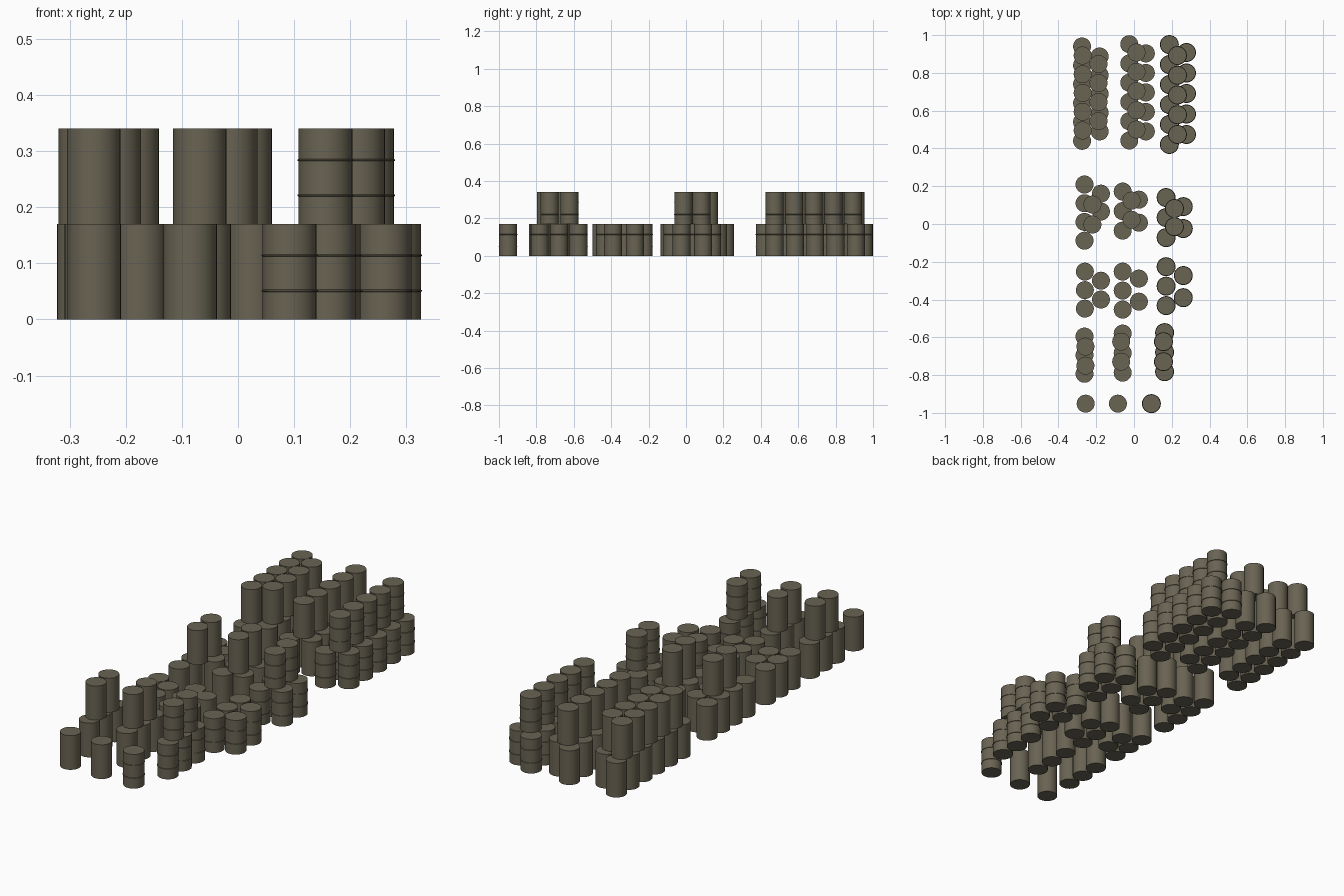
import bpy, bmesh, math

if "Cube" in bpy.data.objects:
    bpy.data.objects.remove(bpy.data.objects["Cube"])

H = 0.17          # barrel height
SIDES = 28

paint = bpy.data.materials.new("drab olive brown")
paint.diffuse_color = (0.14, 0.125, 0.085, 1)
paint.use_nodes = True
paint.node_tree.nodes["Principled BSDF"].inputs["Base Color"].default_value = paint.diffuse_color


def barrel_mesh(name, profile):
    """Closed drum lathed from (radius, z) points."""
    bm = bmesh.new()
    rings = [[bm.verts.new((r * math.cos(2 * math.pi * i / SIDES),
                            r * math.sin(2 * math.pi * i / SIDES), z))
              for i in range(SIDES)] for r, z in profile]
    for a, b in zip(rings, rings[1:]):
        for i in range(SIDES):
            j = (i + 1) % SIDES
            bm.faces.new((a[i], a[j], b[j], b[i])).smooth = True
    bm.faces.new(rings[0][::-1])
    bm.faces.new(rings[-1])
    # horizontal edges stay crisp, the round wall is smooth
    for e in bm.edges:
        if abs(e.verts[0].co.z - e.verts[1].co.z) < 1e-6:
            e.smooth = False
    me = bpy.data.meshes.new(name)
    bm.to_mesh(me)
    bm.free()
    me.materials.append(paint)
    return me


def rib(z, r=0.048):
    return [(r, z - 0.002), (r + 0.0022, z - 0.001), (r + 0.0022, z + 0.001), (r, z + 0.002)]


plain = barrel_mesh("plain_barrel", [(0.0475, 0), (0.0475, H)])
ribbed = barrel_mesh("ribbed_barrel", [(0.048, 0)] + rib(0.051) + rib(0.114) + [(0.048, H)])


def row(mesh, x, y0, y1, n, level=0):
    """n barrels in a line along y, on the ground (0) or stacked on top (1)."""
    for i in range(n):
        y = y0 + (y1 - y0) * i / max(n - 1, 1)
        ob = bpy.data.objects.new(mesh.name, mesh)
        ob.location = (x, y - 0.003, level * H)
        bpy.context.collection.objects.link(ob)


# single barrels at the front
row(plain, -0.256, -0.948, 0, 1)
row(plain, -0.085, -0.948, 0, 1)
row(ribbed, 0.092, -0.948, 0, 1)

# three-wide walls with two on top
row(plain, -0.262, -0.79, -0.593, 3)
row(plain, -0.257, -0.747, -0.646, 2, 1)
row(plain, -0.060, -0.784, -0.577, 3)
row(plain, -0.068, -0.726, -0.62, 2, 1)
row(ribbed, 0.162, -0.779, -0.572, 3)
row(ribbed, 0.156, -0.726, -0.62, 2, 1)

# flat zigzag groups
row(plain, -0.26, -0.445, -0.249, 3)
row(plain, -0.175, -0.397, -0.297, 2)
row(plain, -0.060, -0.45, -0.249, 3)
row(plain, 0.026, -0.408, -0.286, 2)
row(ribbed, 0.170, -0.429, -0.223, 3)
row(ribbed, 0.261, -0.387, -0.27, 2)

# zigzag groups with two on top
row(plain, -0.262, -0.085, 0.212, 4)
row(plain, -0.175, 0.069, 0.164, 2)
row(plain, -0.220, 0.0, 0.106, 2, 1)
row(plain, -0.060, -0.032, 0.175, 3)
row(plain, 0.026, 0.01, 0.132, 2)
row(plain, -0.013, 0.026, 0.127, 2, 1)
row(ribbed, 0.170, -0.069, 0.143, 3)
row(ribbed, 0.261, -0.021, 0.095, 2)
row(ribbed, 0.214, -0.011, 0.085, 2, 1)

# large two-layer stacks at the back
row(plain, -0.275, 0.443, 0.943, 6)
row(plain, -0.182, 0.493, 0.89, 5)
row(plain, -0.272, 0.498, 0.895, 5, 1)
row(plain, -0.188, 0.548, 0.85, 4, 1)
row(plain, -0.025, 0.445, 0.955, 6)
row(plain, 0.063, 0.493, 0.906, 5)
row(plain, 0.013, 0.503, 0.911, 5, 1)
row(ribbed, 0.187, 0.424, 0.953, 6)
row(ribbed, 0.278, 0.477, 0.911, 5)
row(ribbed, 0.230, 0.477, 0.895, 5, 1)
